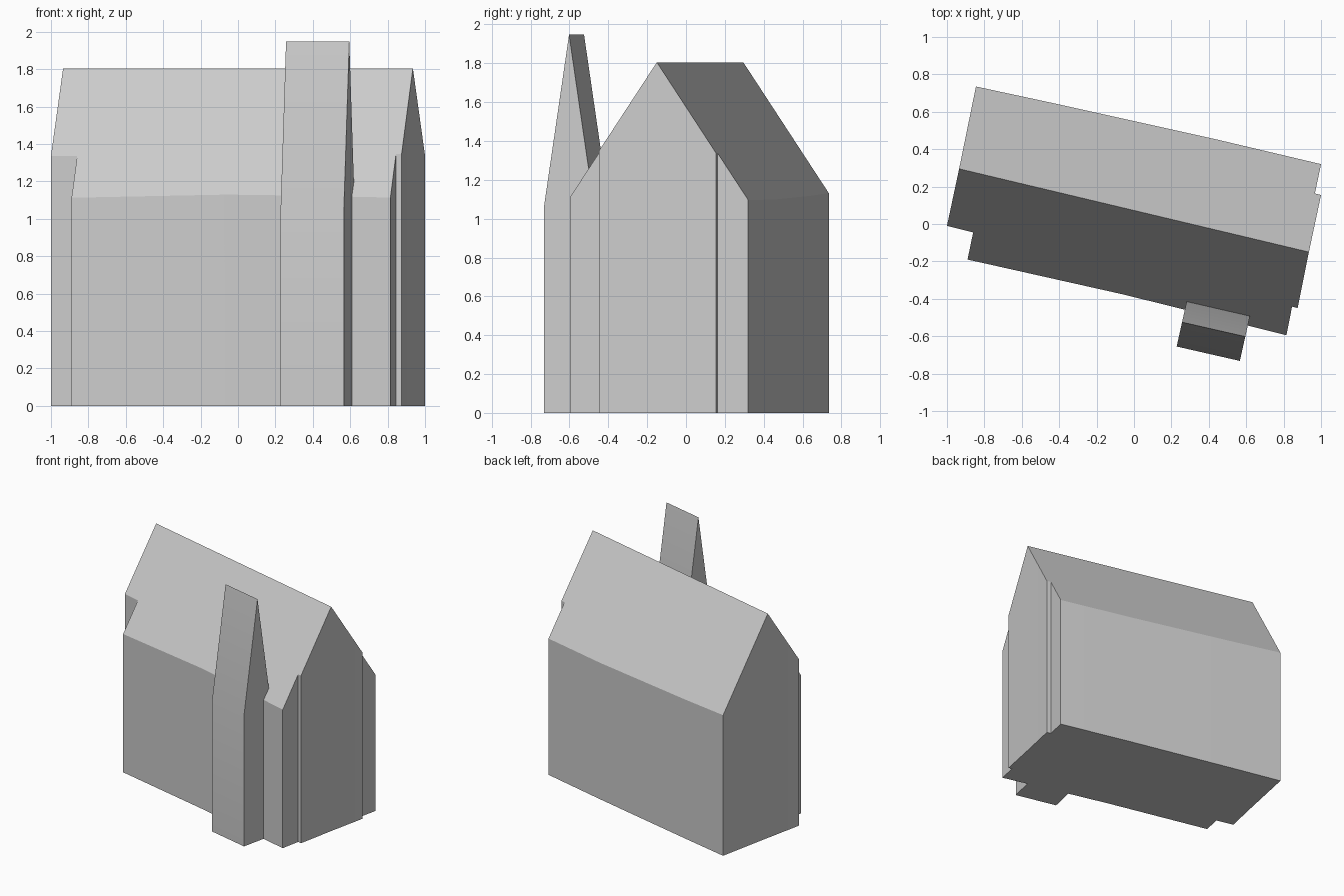
import bpy
import bmesh
import math
from mathutils import Vector

cube = bpy.data.objects.get("Cube")
if cube:
    bpy.data.objects.remove(cube, do_unlink=True)

# Single plain colour
grey = bpy.data.materials.new("light grey")
grey.use_nodes = True
colour = (0.6, 0.6, 0.6, 1)
grey.diffuse_color = colour
grey.node_tree.nodes["Principled BSDF"].inputs["Base Color"].default_value = colour


def gabled_block(name, ridge, ridge_z, slope, front, back):
    """Prism over a footprint, capped by two roof planes falling from a ridge.

    front runs from the left ridge end to the right one, back returns."""
    left, right = Vector(ridge[0]), Vector(ridge[1])
    along = (right - left).normalized()
    across = Vector((-along.y, along.x))
    outline = [left, *map(Vector, front), right, *map(Vector, back)]

    bm = bmesh.new()
    base = [bm.verts.new((p.x, p.y, 0)) for p in outline]
    top = [bm.verts.new((p.x, p.y, ridge_z - slope * abs((p - left).dot(across))))
           for p in outline]
    n, r = len(outline), len(front) + 1
    for i in range(n):
        j = (i + 1) % n
        bm.faces.new((base[i], base[j], top[j], top[i]))
    bm.faces.new(base[::-1])
    bm.faces.new(top[:r + 1])            # front roof plane
    bm.faces.new(top[r:] + top[:1])      # back roof plane
    bmesh.ops.recalc_face_normals(bm, faces=bm.faces)

    mesh = bpy.data.meshes.new(name)
    bm.to_mesh(mesh)
    bm.free()
    mesh.materials.append(grey)
    obj = bpy.data.objects.new(name, mesh)
    bpy.context.collection.objects.link(obj)
    bpy.ops.object.select_all(action="DESELECT")
    obj.select_set(True)
    bpy.context.view_layer.objects.active = obj
    bpy.ops.object.shade_smooth_by_angle(angle=math.radians(20))
    return obj


# House body with stepped corners and slightly bowed long walls
gabled_block(
    "house_body", [(-0.935, 0.295), (0.935, -0.15)], 1.805, 1.5,
    front=[(-1.0, -0.01), (-0.86, -0.045), (-0.89, -0.19), (-0.06, -0.376),
           (0.3, -0.465), (0.815, -0.595), (0.845, -0.442), (0.875, -0.449)],
    back=[(1.0, 0.155), (0.967, 0.163), (1.0, 0.32), (0.45, 0.45),
          (-0.45, 0.65), (-0.845, 0.735)])

# Chimney: tall block with a very steep gabled top, sunk into the front wall
gabled_block(
    "chimney", [(0.257, -0.525), (0.595, -0.602)], 1.948, 6.7,
    front=[(0.228, -0.655), (0.566, -0.732)],
    back=[(0.624, -0.472), (0.286, -0.395)])
